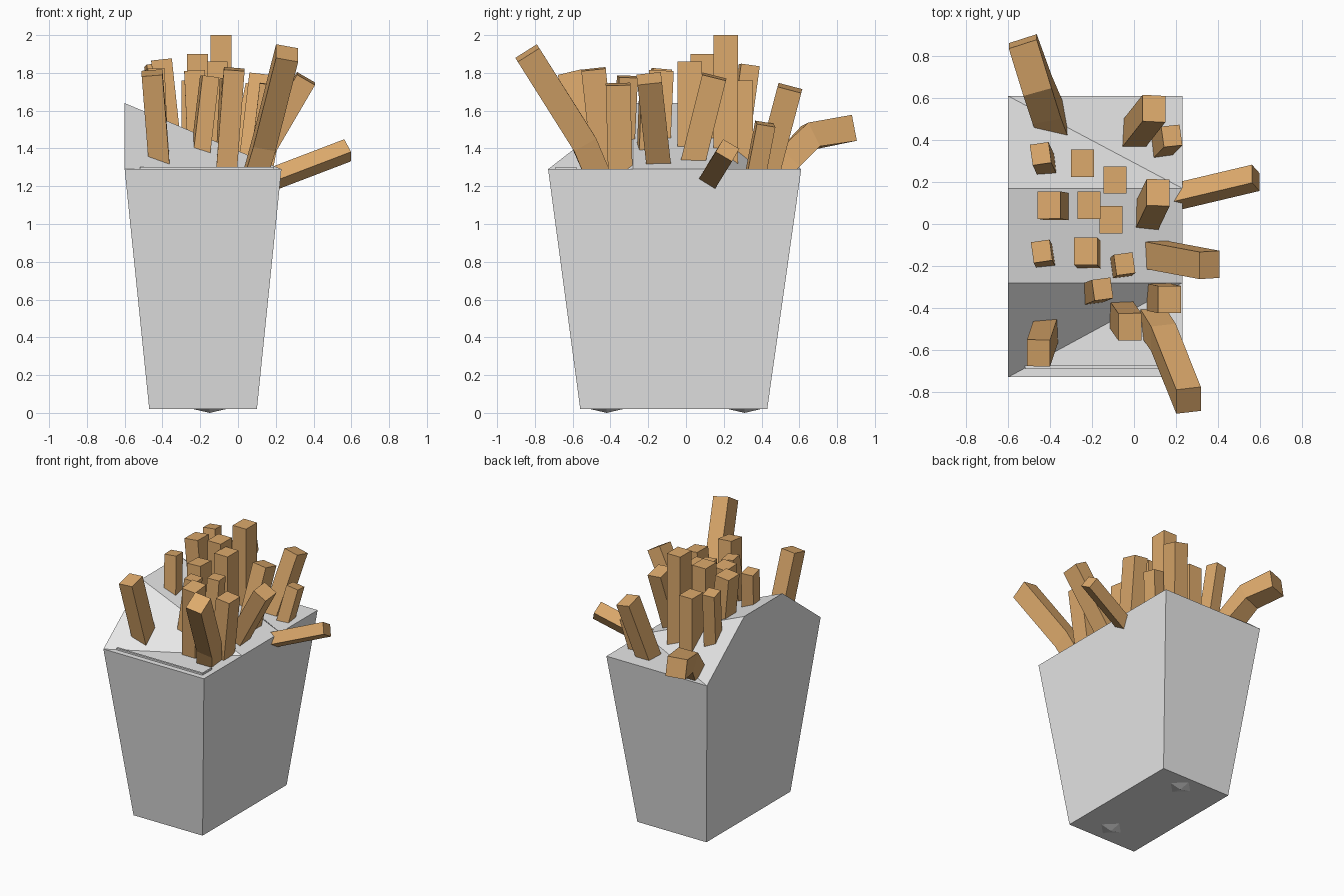
import bpy, bmesh, math
from mathutils import Vector, Matrix

if "Cube" in bpy.data.objects:
    bpy.data.objects.remove(bpy.data.objects["Cube"])


def material(name, rgb):
    m = bpy.data.materials.new(name)
    m.diffuse_color = (*rgb, 1)
    m.use_nodes = True
    m.node_tree.nodes["Principled BSDF"].inputs["Base Color"].default_value = m.diffuse_color
    return m


GREY = material("carton grey", (0.80, 0.80, 0.80))
GOLD = material("potato gold", (0.72, 0.40, 0.15))


def finish(name, bm, mat):
    bmesh.ops.recalc_face_normals(bm, faces=bm.faces)
    me = bpy.data.meshes.new(name)
    bm.to_mesh(me)
    bm.free()
    me.materials.append(mat)
    ob = bpy.data.objects.new(name, me)
    bpy.context.collection.objects.link(ob)


def rect(x0, x1, y0, y1, z):
    return [(x0, y0, z), (x1, y0, z), (x1, y1, z), (x0, y1, z)]


# Tapered carton: straight rim at +x, raised trapezoid panel at -x, filled top
L, R, F, B, Z, PEAK = -0.60, 0.23, -0.73, 0.61, 1.29, 1.64
STEPS = (-0.28, 0.17)
bm = bmesh.new()
d, c, b, a = [bm.verts.new(p) for p in rect(-0.47, 0.10, -0.56, 0.43, 0.02)]
lf, rf, rb, lb = [bm.verts.new(p) for p in rect(L, R, F, B, Z)]
p1, p2 = [bm.verts.new((L, y, PEAK)) for y in STEPS]
r1, r2 = [bm.verts.new((R, y, Z)) for y in STEPS]
for face in ((a, b, c, d), (d, c, rf, lf), (c, b, rb, r2, r1, rf), (b, a, lb, rb),
             (a, d, lf, p1, p2, lb), (lf, rf, r1), (lf, r1, p1), (p1, r1, r2, p2),
             (p2, r2, lb), (r2, rb, lb)):
    bm.faces.new(face)
finish("carton", bm, GREY)


# Liner edge just showing above the filled top
def slab(name, x0, x1, y0, y1):
    bm = bmesh.new()
    size = Matrix.Diagonal((x1 - x0, y1 - y0, 0.052, 1))
    place = Matrix.Translation(((x0 + x1) / 2, (y0 + y1) / 2, 1.276))
    bmesh.ops.create_cube(bm, size=1, matrix=place @ size)
    finish(name, bm, GREY)


slab("liner_front", -0.52, 0.19, -0.69, -0.675)
slab("liner_side", 0.18, 0.19, -0.69, -0.58)

# Shallow points under the base
for side, y in (("front", -0.42), ("back", 0.31)):
    bm = bmesh.new()
    bmesh.ops.create_cone(bm, cap_ends=True, segments=4, radius1=0, radius2=0.09, depth=0.021,
                          matrix=Matrix.Translation((-0.15, y, 0.0105)))
    finish(side + "_base_point", bm, GREY)


def fry(name, path, w=0.11, h=0.13, twist=0):
    """Square bar along a path from tip to base, run on into the carton."""
    pts = [Vector(p) for p in path]
    pts.append(pts[-1] + (pts[-1] - pts[-2]).normalized() * 0.2)
    bm = bmesh.new()
    rings = []
    for k, p in enumerate(pts):
        d = (pts[max(k - 1, 0)] - pts[min(k + 1, len(pts) - 1)]).normalized()
        ref = Vector((1, 0, 0)) if abs(d.x) < 0.8 else Vector((0, 1, 0))
        u = Matrix.Rotation(math.radians(twist), 3, d) @ (ref - d * d.dot(ref)).normalized()
        u, v = u * w / 2, d.cross(u) * h / 2
        rings.append([bm.verts.new(q) for q in (p - u - v, p + u - v, p + u + v, p - u + v)])
    for lo, hi in zip(rings, rings[1:]):
        for j in range(4):
            bm.faces.new((lo[j], lo[j - 1], hi[j - 1], hi[j]))
    bm.faces.new(rings[0])
    bm.faces.new(rings[-1])
    finish(name, bm, GOLD)


SURFACE = 1.36   # height at which the leaning fries pass their base point

# Upright fries: x, y, top
for i, (x, y, z) in enumerate([(-0.245, 0.29, 1.76), (-0.215, 0.09, 1.9),
                               (-0.09, 0.21, 2), (-0.11, 0.02, 1.86)]):
    fry(f"upright_fry_{i + 1}", ((x, y, z), (x, y, SURFACE)))

# Thick leaning fries: tip x, y, z, then base x, y
thick = [
    (-0.405, 0.09, 1.87, -0.35, 0.08), (-0.455, -0.615, 1.80, -0.42, -0.51),
    (-0.23, -0.13, 1.81, -0.21, -0.15), (0.115, 0.15, 1.78, 0.065, 0.045),
    (-0.02, -0.49, 1.82, -0.055, -0.44), (0.095, 0.55, 1.72, 0.02, 0.455),
    (0.36, -0.195, 1.77, 0.12, -0.15), (0.17, -0.36, 1.74, 0.125, -0.35)]
for i, (x, y, z, bx, by) in enumerate(thick):
    fry(f"thick_fry_{i + 1}", ((x, y, z), (bx, by, SURFACE)))

# Thin leaning fries
thin = [
    (-0.445, 0.335, 1.84, -0.415, 0.27), (-0.44, -0.13, 1.82, -0.42, -0.17),
    (-0.045, -0.19, 1.77, -0.065, -0.205), (-0.15, -0.31, 1.78, -0.2, -0.33),
    (0.18, 0.42, 1.53, 0.148, 0.387)]
for i, (x, y, z, bx, by) in enumerate(thin):
    fry(f"thin_fry_{i + 1}", ((x, y, z), (bx, by, SURFACE)), 0.09, 0.1, 8)

# Fry sticking out sideways over the straight rim
fry("side_fry", ((0.58, 0.22, 1.39), (0.2, 0.13, 1.245)), 0.1, 0.085, -28)

# Two bent fries hanging over opposite corners
fry("bent_fry_back", ((-0.53, 0.87, 1.505), (-0.46, 0.66, 1.465), (-0.415, 0.54, 1.34)), 0.14, 0.14)
fry("bent_fry_front", ((0.26, -0.84, 1.905), (0.14, -0.54, 1.43), (0.1, -0.48, 1.29)), 0.12, 0.135)
